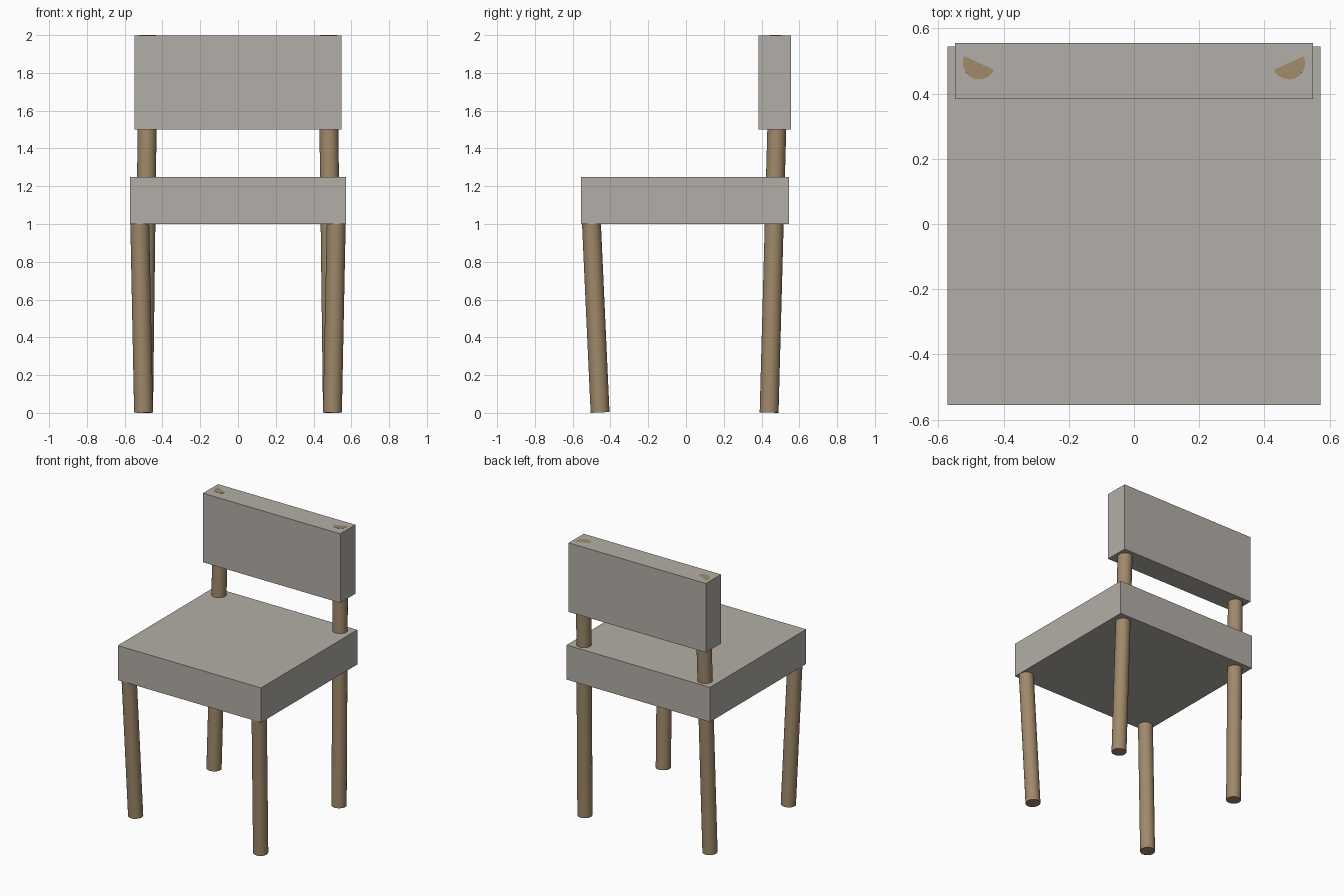
import bpy
from mathutils import Vector

cube = bpy.data.objects.get("Cube")
if cube:
    bpy.data.objects.remove(cube, do_unlink=True)


def make_material(name, color):
    mat = bpy.data.materials.new(name)
    mat.use_nodes = True
    mat.diffuse_color = color
    mat.node_tree.nodes["Principled BSDF"].inputs["Base Color"].default_value = color
    return mat


grey = make_material("warm_grey", (0.45, 0.42, 0.385, 1))
wood = make_material("brown_wood", (0.35, 0.25, 0.145, 1))


def box(name, low, high, mat):
    low, high = Vector(low), Vector(high)
    bpy.ops.mesh.primitive_cube_add(size=1, location=(low + high) / 2)
    obj = bpy.context.object
    obj.name = name
    obj.scale = high - low
    bpy.ops.object.transform_apply(location=False, rotation=False, scale=True)
    obj.data.materials.append(mat)


def rod(name, start, end, radius, mat):
    start, end = Vector(start), Vector(end)
    axis = end - start
    bpy.ops.mesh.primitive_cylinder_add(
        vertices=32, radius=radius, depth=axis.length, location=(start + end) / 2,
        rotation=axis.to_track_quat("Z", "Y").to_euler())
    obj = bpy.context.object
    obj.name = name
    obj.data.materials.append(mat)
    bpy.ops.object.shade_smooth_by_angle()


# Seat and backrest slabs
box("seat", (-0.573, -0.555, 1.0), (0.573, 0.545, 1.25), grey)
box("backrest", (-0.549, 0.384, 1.5), (0.549, 0.556, 1.999), grey)

# Splayed front legs, and rear legs that rise through the backrest
for side, s in (("left", 1), ("right", -1)):
    rod("front_leg_" + side, (s * 0.5, -0.455, 0.003), (s * 0.522, -0.505, 1.1), 0.05, wood)
    rod("rear_leg_" + side, (s * 0.5, 0.44, 0.002), (s * 0.475, 0.494, 1.999), 0.05, wood)
